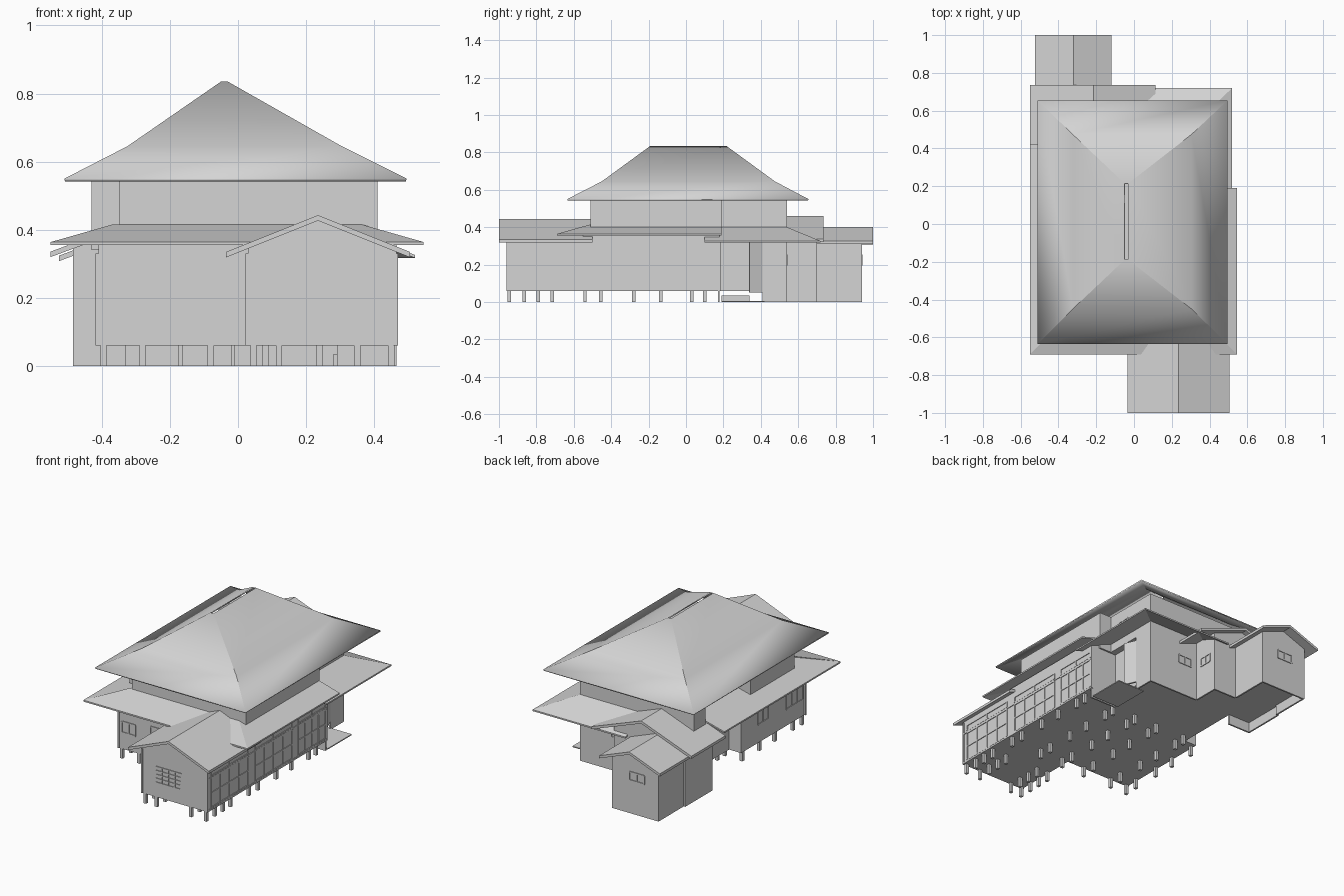
import bpy, bmesh
from mathutils import Vector

cube = bpy.data.objects.get("Cube")
if cube:
    bpy.data.objects.remove(cube, do_unlink=True)

GREY = bpy.data.materials.new("plain grey")
GREY.use_nodes = True
TONE = (0.66, 0.66, 0.66, 1)
GREY.diffuse_color = TONE
GREY.node_tree.nodes["Principled BSDF"].inputs["Base Color"].default_value = TONE


def finish(name, bm):
    bmesh.ops.recalc_face_normals(bm, faces=bm.faces)
    mesh = bpy.data.meshes.new(name)
    bm.to_mesh(mesh)
    bm.free()
    mesh.materials.append(GREY)
    obj = bpy.data.objects.new(name, mesh)
    bpy.context.collection.objects.link(obj)
    return obj


def add_box(bm, xs, ys, zs):
    size = Vector((xs[1] - xs[0], ys[1] - ys[0], zs[1] - zs[0]))
    mid = Vector((sum(xs), sum(ys), sum(zs))) / 2
    made = bmesh.ops.create_cube(bm, size=1)["verts"]
    for v in made:
        v.co = Vector(a * b for a, b in zip(v.co, size)) + mid


def box(name, xs, ys, zs):
    bm = bmesh.new()
    add_box(bm, xs, ys, zs)
    return finish(name, bm)


def solid(name, points, shift):
    """Extrude one polygon along a vector into a closed solid."""
    bm = bmesh.new()
    face = bm.faces.new([bm.verts.new(p) for p in points])
    out = bmesh.ops.extrude_face_region(bm, geom=[face], use_keep_orig=True)
    moved = [g for g in out["geom"] if isinstance(g, bmesh.types.BMVert)]
    bmesh.ops.translate(bm, verts=moved, vec=shift)
    return finish(name, bm)


def panel(name, points, thick=0.009):
    return solid(name, points, (0, 0, -thick))


def gable_wall(name, xs, ys, bottom, ridge_x, ridge_z, slope):
    """Walls whose end profile rises to a ridge."""
    top = [(x, ridge_z - slope * abs(x - ridge_x)) for x in (xs[1], xs[0])]
    profile = [(xs[0], bottom), (xs[1], bottom), top[0], (ridge_x, ridge_z), top[1]]
    return solid(name, [(x, ys[0], z) for x, z in profile], (0, ys[1] - ys[0], 0))


def gable_roof(name, xs, ys, ridge_x, ridge_z, slope, thick=0.016):
    low = [(x, ridge_z - slope * abs(x - ridge_x)) for x in xs]
    profile = [low[0], (ridge_x, ridge_z), low[1]]
    profile += [(x, z - thick) for x, z in reversed(profile)]
    return solid(name, [(x, ys[0], z) for x, z in profile], (0, ys[1] - ys[0], 0))


def lattice(name, axis, at, span, zs, cols, rows, bar=0.008, proud=0.004):
    """Window bars on a wall; axis is the direction the wall faces."""
    bm = bmesh.new()
    depth = (at - proud, at + proud)

    def strip(h, z):
        add_box(bm, *((depth, h, z) if axis == "x" else (h, depth, z)))

    for i in range(cols + 1):
        h = span[0] + (span[1] - span[0]) * i / cols
        strip((h - bar / 2, h + bar / 2), zs)
    for i in range(rows + 1):
        z = zs[0] + (zs[1] - zs[0]) * i / rows
        strip(span, (z - bar / 2, z + bar / 2))
    return finish(name, bm)


# Upper hipped roof: a hollow shell with flared eaves and an open ridge slot
rings = [((-0.51, 0.495), (-0.635, 0.655), 0.55),
         ((-0.325, 0.305), (-0.45, 0.475), 0.645),
         ((-0.05, -0.03), (-0.19, 0.215), 0.835)]
bm = bmesh.new()
loops = []
for (x0, x1), (y0, y1), z in rings:
    loops.append([bm.verts.new((x, y, z)) for x, y in ((x0, y0), (x1, y0), (x1, y1), (x0, y1))])
for low, high in zip(loops, loops[1:]):
    for i in range(4):
        j = (i + 1) % 4
        bm.faces.new((low[i], low[j], high[j], high[i]))
roof = finish("upper_roof", bm)
shell = roof.modifiers.new("thickness", "SOLIDIFY")
shell.thickness = 0.008
shell.offset = -1
roof.data.shade_smooth()
roof.data.set_sharp_from_angle(angle=0.35)

# Upper storey walls, with shallow bays on the left side
box("upper_walls_front", (-0.35, 0.41), (-0.51, 0.19), (0.34, 0.57))
box("upper_walls_back", (-0.35, 0.33), (0.19, 0.54), (0.34, 0.57))
box("upper_left_bay", (-0.43, -0.35), (-0.42, 0), (0.34, 0.57))
box("upper_corner_bay", (-0.43, -0.35), (0.43, 0.54), (0.34, 0.57))
lattice("upper_side_window", "x", 0.33, (0.26, 0.34), (0.42, 0.5), 2, 1)

# Skirt roof around the lower storey
E, T = 0.364, 0.415
panel("skirt_front", [(-0.55, -0.69, E), (0.545, -0.69, E), (0.365, -0.51, T), (-0.37, -0.51, T)])
panel("skirt_right", [(0.545, -0.69, E), (0.545, 0.19, E), (0.365, 0.19, T), (0.365, -0.51, T)])
panel("skirt_left", [(-0.55, -0.69, E), (-0.35, -0.51, T), (-0.35, 0.42, T), (-0.55, 0.42, E)])

# Lower skirt roof on the back corner
E, T = 0.326, 0.4
panel("back_skirt_side", [(0.52, 0.1, E), (0.52, 0.72, E), (0.33, 0.54, T), (0.33, 0.1, T)])
panel("back_skirt_end", [(0.52, 0.72, E), (-0.1, 0.72, E), (-0.1, 0.54, T), (0.33, 0.54, T)])

# Gabled wings: front room, back room and back annex
gable_roof("front_wing_roof", (-0.035, 0.505), (-1, -0.5), 0.235, 0.443, 0.4)
gable_wall("front_wing_walls", (0.03, 0.465), (-0.955, -0.5), 0.06, 0.235, 0.43, 0.4)
gable_roof("back_wing_roof", (-0.55, 0.115), (0.41, 0.735), -0.215, 0.46, 0.37)
gable_wall("back_wing_walls", (-0.485, -0.01), (0.44, 0.7), 0.06, -0.215, 0.447, 0.37)
gable_roof("annex_roof", (-0.525, -0.12), (0.68, 1), -0.32, 0.402, 0.38)
gable_wall("annex_walls", (-0.475, -0.165), (0.7, 0.94), 0.06, -0.32, 0.389, 0.38)

# Lower storey walls
box("main_walls", (-0.33, 0.465), (-0.55, 0.18), (0.06, 0.37))
box("left_room", (-0.41, -0.33), (-0.55, 0.06), (0.06, 0.37))
box("middle_walls", (-0.33, 0.29), (0.18, 0.46), (0.06, 0.38))
box("back_corner_walls", (-0.01, 0.33), (0.41, 0.54), (0.06, 0.385))

# Thin skirting that closes the back rooms down to the ground
W = 0.01
bm = bmesh.new()
for x, ys in ((-0.485, (0.44, 0.7)), (-0.475, (0.7, 0.94)), (-0.175, (0.7, 0.94)),
              (-0.02, (0.54, 0.7)), (0.32, (0.41, 0.54))):
    add_box(bm, (x, x + W), ys, (0, 0.06))
for y, xs in ((0.93, (-0.475, -0.165)), (0.69, (-0.165, -0.01)), (0.53, (-0.01, 0.33)),
              (0.44, (-0.485, -0.33)), (0.17, (0.29, 0.465))):
    add_box(bm, xs, (y, y + W), (0, 0.06))
finish("skirting", bm)

# Entrance porch: ground slab and an angled door leaf
box("porch_slab", (0.28, 0.465), (0.19, 0.42), (0, 0.006))
box("porch_step", (0.28, 0.36), (0.19, 0.34), (0.006, 0.035))
solid("entrance_door", [(0.36, 0.34, 0.05), (0.33, 0.41, 0.05), (0.33, 0.41, 0.32), (0.36, 0.34, 0.32)],
      (-0.01, -0.004, 0))

# Glazed sliding doors with transoms along the right wall
for n, span in enumerate(((-0.92, -0.57), (-0.5, -0.15), (-0.09, 0.17))):
    lattice(f"sliding_doors_{n + 1}", "x", 0.465, span, (0.075, 0.25), 4, 2)
    lattice(f"transom_{n + 1}", "x", 0.465, span, (0.265, 0.3), 2, 1)

# Other windows and doors
lattice("front_wing_window", "y", -0.955, (0.12, 0.29), (0.15, 0.245), 4, 4, 0.005)
lattice("front_window", "y", -0.55, (-0.39, -0.3), (0.16, 0.225), 2, 1)
lattice("front_doors", "y", -0.55, (-0.2, 0.01), (0.07, 0.245), 4, 2)
lattice("left_window_front", "x", -0.41, (-0.53, -0.37), (0.16, 0.25), 3, 1)
lattice("left_window_back", "x", -0.41, (-0.2, -0.1), (0.17, 0.25), 2, 1)
lattice("annex_window", "y", 0.94, (-0.38, -0.28), (0.2, 0.25), 2, 1)
lattice("back_wing_window", "x", -0.01, (0.58, 0.66), (0.2, 0.25), 2, 1)
lattice("back_corner_window", "y", 0.54, (0.03, 0.12), (0.2, 0.25), 2, 1)

# Corner trims and horizontal bands
for n, (x, y) in enumerate(((0.465, -0.955), (0.03, -0.955), (0.465, 0.176), (-0.41, -0.55))):
    box(f"corner_trim_{n + 1}", (x - 0.008, x + 0.004), (y - 0.004, y + 0.008), (0.06, 0.33))
box("right_sill", (0.46, 0.469), (-0.955, 0.18), (0.06, 0.07))
box("right_lintel", (0.46, 0.469), (-0.955, 0.18), (0.252, 0.26))

# Foundation posts under the raised floors
bm = bmesh.new()
R = 0.009
ROWS = (-0.54, -0.455, -0.28, -0.135, 0.03, 0.1)
spots = [(x, y) for y in ROWS for x in (-0.28, -0.08, 0.08, 0.24, 0.45)]
spots += [(-0.395, y) for y in ROWS[:5]]
spots += [(x, y) for y in (-0.945, -0.865, -0.79, -0.715) for x in (0.045, 0.12, 0.35, 0.45)]
for x, y in spots:
    add_box(bm, (x - R, x + R), (y - R, y + R), (0, 0.062))
finish("foundation_posts", bm)
